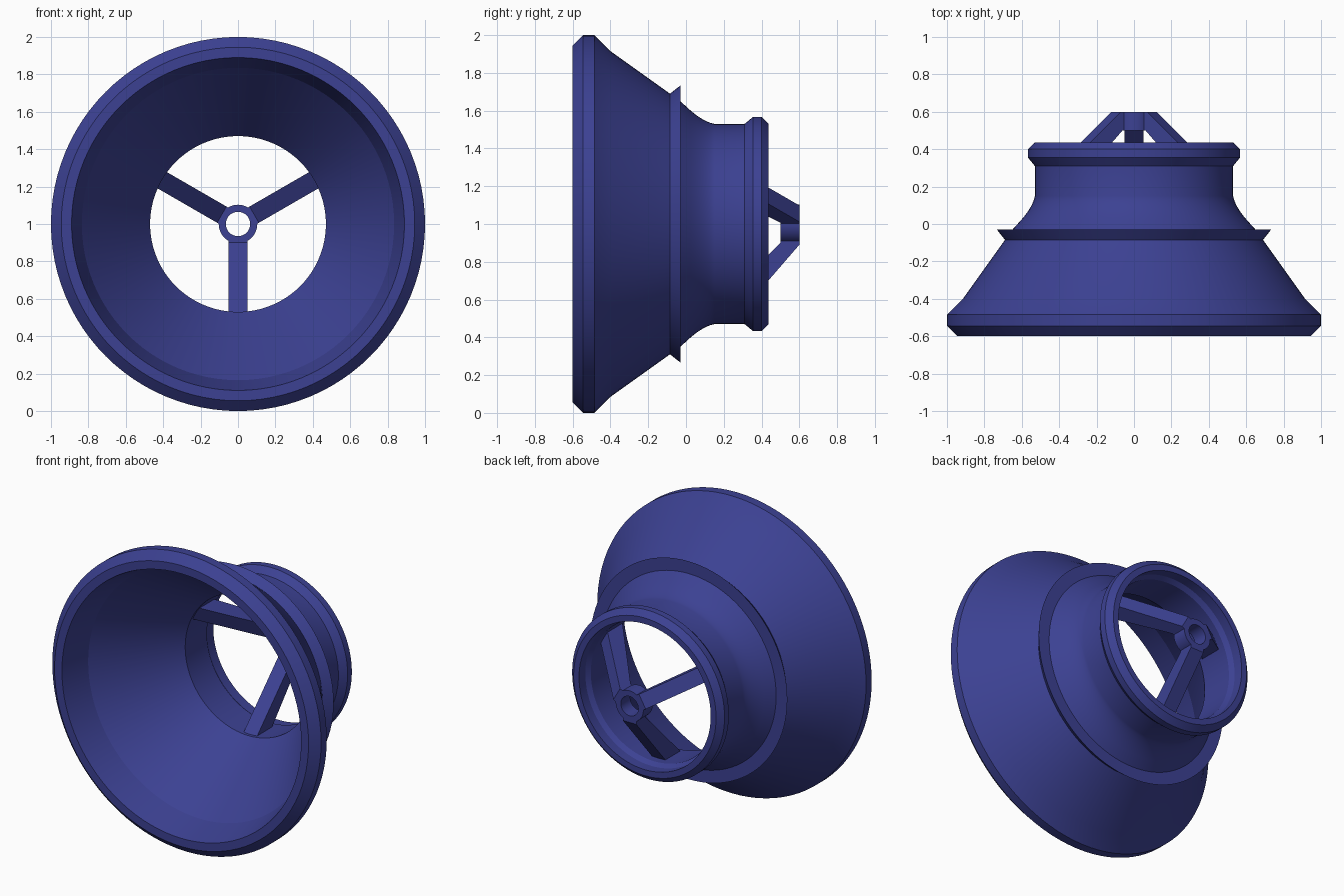
import bpy, bmesh, math
from mathutils import Matrix, Vector

if "Cube" in bpy.data.objects:
    bpy.data.objects.remove(bpy.data.objects["Cube"])

SEGMENTS = 96
CENTRE_Z = 1.0

blue = bpy.data.materials.new("deep_blue")
blue.diffuse_color = (0.045, 0.053, 0.29, 1)
blue.use_nodes = True
blue.node_tree.nodes["Principled BSDF"].inputs["Base Color"].default_value = blue.diffuse_color


def finish(name, bm):
    bmesh.ops.recalc_face_normals(bm, faces=bm.faces)
    mesh = bpy.data.meshes.new(name)
    bm.to_mesh(mesh)
    bm.free()
    mesh.materials.append(blue)
    mesh.shade_smooth()
    mesh.set_sharp_from_angle(angle=math.radians(16))
    obj = bpy.data.objects.new(name, mesh)
    bpy.context.collection.objects.link(obj)
    return obj


def lathe(name, profile):
    """Revolve a closed (radius, y) profile about the horizontal axis."""
    bm = bmesh.new()
    rings = []
    for s in range(SEGMENTS):
        a = math.tau * s / SEGMENTS
        rings.append([bm.verts.new((r * math.cos(a), y, CENTRE_Z + r * math.sin(a)))
                      for r, y in profile])
    n = len(profile)
    for s in range(SEGMENTS):
        p, q = rings[s], rings[(s + 1) % SEGMENTS]
        for i in range(n):
            j = (i + 1) % n
            bm.faces.new((p[i], p[j], q[j], q[i]))
    return finish(name, bm)


def fillet(p0, p1, p2, steps):
    """Quadratic curve easing the cone into the neck."""
    p0, p1, p2 = Vector(p0), Vector(p1), Vector(p2)
    pts = []
    for i in range(steps + 1):
        t = i / steps
        pts.append(tuple(p0 * (1 - t) ** 2 + p1 * 2 * t * (1 - t) + p2 * t * t))
    return pts


# Funnel shell: rim, cone, flared collar, neck and rear bead
outer = [(0.945, -0.60), (1.0, -0.545), (1.0, -0.485), (0.915, -0.40),
         (0.69, -0.085), (0.733, -0.03), (0.65, -0.03)]
outer += fillet((0.60, 0.025), (0.54, 0.095), (0.53, 0.15), 6)
outer += [(0.53, 0.31), (0.567, 0.355), (0.567, 0.40), (0.53, 0.437)]
inner = [(0.49, 0.437), (0.49, 0.37), (0.47, 0.34), (0.47, 0.11),
         (0.835, -0.40), (0.89, -0.60)]
lathe("funnel_shell", outer + inner)

# Small hub ring behind the neck
lathe("hub_ring", [(0.065, 0.50), (0.103, 0.50), (0.103, 0.60), (0.065, 0.60)])

# Three slanted arms from the neck wall to the hub
side = [(0.09, 0.50), (0.09, 0.60), (0.11, 0.60), (0.48, 0.28), (0.48, 0.12), (0.10, 0.50)]
for k in range(3):
    bm = bmesh.new()
    faces = [bm.verts.new((-0.05, y, -r)) for r, y in side]
    face = bm.faces.new(faces)
    ext = bmesh.ops.extrude_face_region(bm, geom=[face])
    bmesh.ops.translate(bm, vec=(0.1, 0, 0),
                        verts=[v for v in ext["geom"] if isinstance(v, bmesh.types.BMVert)])
    turn = Matrix.Rotation(math.tau * k / 3, 4, 'Y')
    bmesh.ops.transform(bm, matrix=Matrix.Translation((0, 0, CENTRE_Z)) @ turn, verts=bm.verts)
    finish("hub_arm_%d" % (k + 1), bm)
